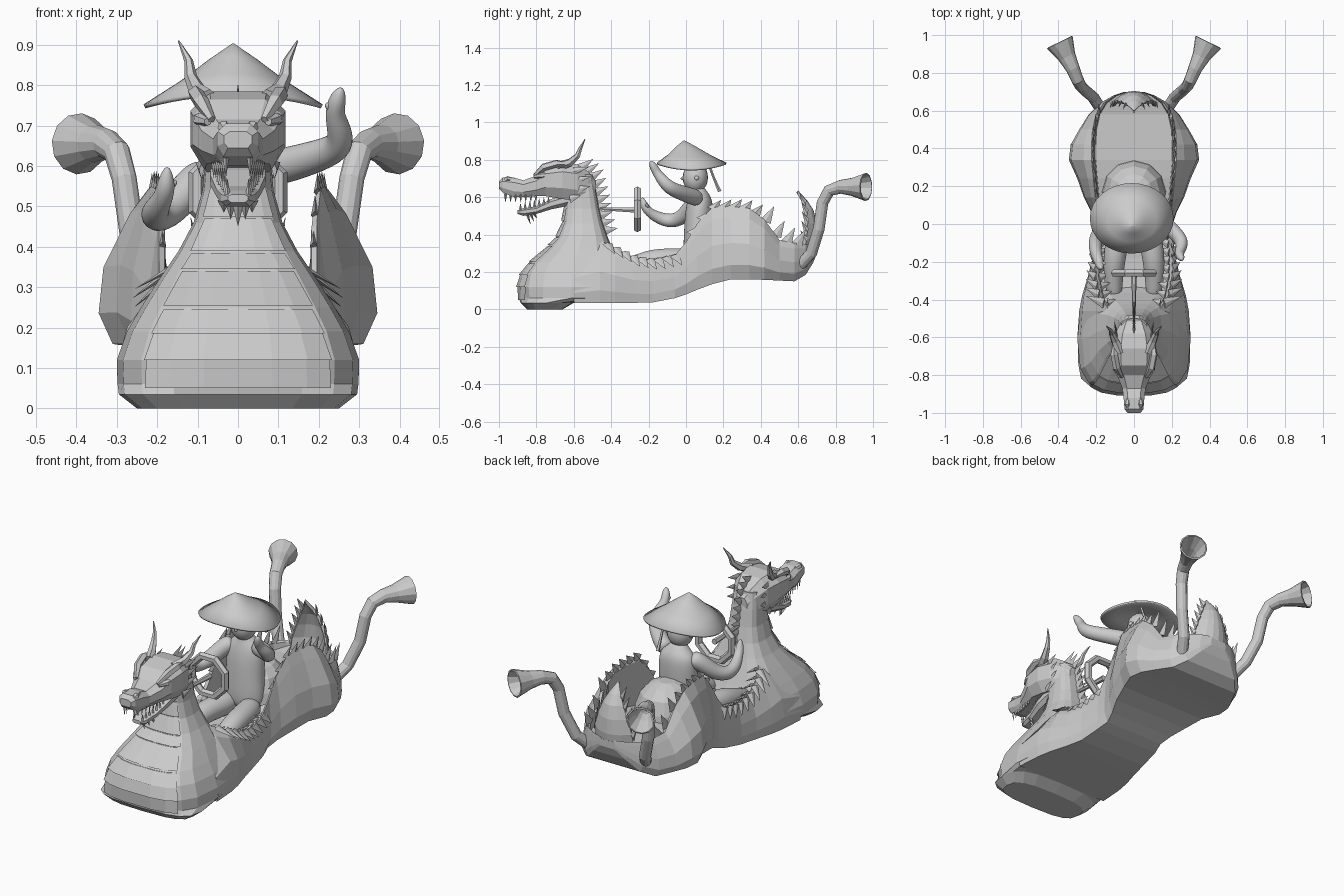
import bpy, bmesh, math
from mathutils import Vector

if "Cube" in bpy.data.objects:
    bpy.data.objects.remove(bpy.data.objects["Cube"])

grey = bpy.data.materials.new("plain grey")
grey.use_nodes = True
grey.diffuse_color = (0.6, 0.6, 0.6, 1)
grey.node_tree.nodes["Principled BSDF"].inputs["Base Color"].default_value = (0.6, 0.6, 0.6, 1)


def finish(name, bm, smooth=False, subdiv=0):
    bmesh.ops.remove_doubles(bm, verts=bm.verts, dist=0.0002)
    bmesh.ops.recalc_face_normals(bm, faces=bm.faces)
    me = bpy.data.meshes.new(name)
    bm.to_mesh(me)
    bm.free()
    me.materials.append(grey)
    ob = bpy.data.objects.new(name, me)
    bpy.context.collection.objects.link(ob)
    if smooth:
        me.shade_smooth()
    if subdiv:
        mod = ob.modifiers.new("round", 'SUBSURF')
        mod.levels = mod.render_levels = subdiv
    return ob


def loft(name, rings, closed=True, caps=True, **kw):
    bm = bmesh.new()
    rows = [[bm.verts.new(p) for p in r] for r in rings]
    n = len(rows[0])
    for a, b in zip(rows, rows[1:]):
        for i in range(n if closed else n - 1):
            j = (i + 1) % n
            bm.faces.new((a[i], a[j], b[j], b[i]))
    if caps:
        bm.faces.new(rows[0])
        bm.faces.new(rows[-1])
    return finish(name, bm, **kw)


def tube(name, path, radii, sides=8, **kw):
    pts = [Vector(p) for p in path]
    rings, q, last = [], None, None
    for i, p in enumerate(pts):
        t = (pts[min(i + 1, len(pts) - 1)] - pts[max(i - 1, 0)]).normalized()
        q = Vector((0, 0, 1)).rotation_difference(t) if q is None else last.rotation_difference(t) @ q
        last = t
        rings.append([p + q @ Vector((math.cos(a), math.sin(a), 0)) * radii[i]
                      for a in (math.tau * k / sides for k in range(sides))])
    return loft(name, rings, **kw)


def spikes(name, items, along=(0, 1, 0), flat=.3):
    # flat pointed blades: base point, vector to the tip, half width measured along the row
    bm = bmesh.new()
    for base, d, r in items:
        base, d, u = Vector(base), Vector(d), Vector(along)
        w = u.cross(d).normalized()
        u = (u - d.normalized() * u.dot(d.normalized()) * .6).normalized()
        ring = [bm.verts.new(base + v * r) for v in (u, w * flat, -u, -w * flat)]
        tip = bm.verts.new(base + d)
        bm.faces.new(ring)
        for i in range(4):
            bm.faces.new((ring[i], ring[(i + 1) % 4], tip))
    return finish(name, bm)


def lerp_row(table, v):
    for a, b in zip(table, table[1:]):
        if v <= b[0]:
            t = (v - a[0]) / (b[0] - a[0])
            return [x + (y - x) * t for x, y in zip(a, b)]
    return table[-1]


# Hull: y, half width, bottom, rim height, floor, rim half width
hull = [(-.6, .3, .035, .3, .2, .14), (-.46, .29, .035, .37, .2, .13), (-.38, .275, .035, .33, .2, .18),
        (-.28, .245, .035, .28, .19, .2), (-.18, .22, .037, .265, .19, .2), (-.06, .205, .06, .29, .2, .195),
        (0, .205, .08, .36, .22, .195), (.06, .225, .105, .46, .25, .195), (.14, .265, .135, .545, .28, .205),
        (.24, .3, .16, .55, .3, .215), (.34, .345, .16, .54, .31, .225), (.42, .335, .158, .48, .31, .225),
        (.5, .29, .154, .37, .31, .22), (.58, .24, .15, .355, .31, .2), (.64, .18, .185, .35, .32, .16),
        (.68, .11, .25, .35, .33, .1), (.7, .05, .3, .35, .34, .04)]


def hull_ring(y, w, zb, zr, zf, rw):
    h = zr - zb
    base = .97 if y < 0 else .9
    half = [(w * base, zb), (w, zb + h * .2), (w * .9 + rw * .1, zb + h * .5), (w * .35 + rw * .65, zb + h * .85),
            (rw, zr), (rw * .93, zr - h * .05), (rw * .9, zf)]
    return [(x, y, z) for x, z in half] + [(-x, y, z) for x, z in reversed(half)]


loft("hull", [hull_ring(*r) for r in hull])

# Rounded hump behind the seat
loft("seat_back", [[(r * .17 * math.cos(a), .17 + r * .17 * math.sin(a), z)
                    for a in (math.tau * k / 12 for k in range(12))]
                   for r, z in ((1, .28), (.95, .34), (.8, .41), (.55, .455), (.25, .475))])

# Chest and neck: z, half width, front y, back y
chest = [(0, .25, -.85, -.66), (.035, .295, -.885, -.6), (.06, .298, -.892, -.34), (.12, .3, -.9, -.32),
         (.19, .275, -.885, -.33), (.25, .24, -.84, -.36), (.32, .195, -.755, -.39), (.39, .147, -.69, -.42),
         (.46, .11, -.66, -.445), (.54, .088, -.65, -.465), (.63, .08, -.65, -.48), (.72, .07, -.62, -.5)]


def chest_point(row, a, grow=0):
    z, w, f, b = row
    c, s = math.cos(a), math.sin(a)
    soft = lambda v: math.copysign(abs(v) ** .65, v)
    return (soft(s) * (w + grow), (f + b) / 2 - soft(c) * ((b - f) / 2 + grow), z)


loft("chest_and_neck", [[chest_point(r, math.tau * k / 16) for k in range(16)] for r in chest])
for lo, hi in ((.05, .12), (.12, .185), (.185, .245), (.255, .34), (.345, .385), (.39, .47), (.475, .55)):
    rows = [[chest_point(lerp_row(chest, z), math.radians(a), g) for a in range(-40, 41, 16)]
            for z, g in ((lo, 0), (lo, .01), (hi, .003), (hi, 0))]
    loft("chest_plate", rows, closed=False, caps=False)


# Dragon head and jaw: y, half width, top, bottom
def head_ring(y, w, zt, zb):
    m, h = (zt + zb) / 2, (zt - zb) / 2
    half = [(.6, 1), (1, .5), (1, -.4), (.7, -1)]
    return [(w * x, y, m + h * z) for x, z in half] + [(-w * x, y, m + h * z) for x, z in reversed(half)]


skull = [(-1, .035, .685, .645), (-.98, .05, .705, .625), (-.92, .055, .705, .6), (-.87, .062, .69, .6),
         (-.8, .09, .715, .605), (-.75, .112, .765, .605), (-.66, .118, .785, .59), (-.58, .1, .775, .58),
         (-.52, .07, .735, .57), (-.485, .04, .69, .59)]
jaw = [(-.9, .025, .53, .51), (-.87, .042, .54, .5), (-.8, .052, .55, .51), (-.72, .068, .59, .535),
       (-.6, .07, .63, .56)]
loft("dragon_head", [head_ring(*r) for r in skull])
loft("dragon_jaw", [head_ring(*r) for r in jaw])

teeth, frills = [], []
for s in (-1, 1):
    for i in range(7):
        y = -.965 + i * .027
        teeth.append(((s * (.03 + i * .005), y, .62), (0, 0, -.05), .01))
        teeth.append(((s * (.026 + i * .004), -.885 + i * .025, .53 + i * .006), (0, 0, .04), .009))
    for z, y, l in ((.74, -.6, .08), (.69, -.59, .08), (.64, -.58, .07), (.59, -.62, .06)):
        frills.append(((s * .09, y, z), (s * .015, l, .02), .022))
    tube("dragon_horn", [(s * .075, -.68, .765), (s * .1, -.62, .785), (s * .117, -.58, .82),
                         (s * .122, -.565, .86), (s * .147, -.54, .91)], [.026, .022, .016, .011, .002], 6)
    tube("brow_ridge", [(s * .065, -.81, .715), (s * .092, -.76, .76), (s * .105, -.69, .78),
                        (s * .105, -.64, .778)], [.01, .02, .02, .008], 5)
    tube("eye", [(s * .075, -.81, .71), (s * .095, -.77, .715), (s * .105, -.72, .72)], [.01, .017, .01], 6)
    tube("nostril", [(s * .028, -.98, .685), (s * .035, -.955, .697), (s * .03, -.91, .693)], [.01, .016, .008], 6)
spikes("teeth", teeth, flat=.8)
spikes("cheek_frills", frills, along=(0, 0, 1))
spikes("beard", [((x, -.85 + abs(x), .515), (0, .02, -.065 + abs(x)), .016) for x in (-.035, -.018, 0, .018, .035)],
       along=(1, 0, 0), flat=.6)

# Mane down the back of the neck
mane = [(-.57, .75), (-.54, .73), (-.515, .7), (-.5, .66), (-.49, .62), (-.48, .58), (-.475, .54),
        (-.465, .5), (-.455, .46), (-.44, .42)]
spikes("neck_mane", [((0, y, z), (0, .075, .03 + (z - .55) * .12), .028) for y, z in mane], along=(0, 0, 1))

# Spines along both rims: hanging by the seat, swept back behind it
rim = []
for s in (-1, 1):
    for i in range(9):
        y = -.42 + i * .045
        r = lerp_row(hull, y)
        rim.append(((s * (r[5] + .005), y, r[3]), (s * (.02 + .6 * (r[1] - r[5])), .04, -.055), .028))
        rim.append(((s * (r[5] - .015), y, r[3]), (-s * .05, .02, -.03), .026))
    for i in range(11):
        y = .03 + i * .056
        r = lerp_row(hull, y)
        back = y > .42
        rim.append(((s * r[5] * .96, y, r[3] - .01), (0, .05 if back else .045, .085 if back else .05), .032))
spikes("rim_spines", rim)

# Upright tail fin with spiny edges: z, half width, middle y, edge y
tail = [(.3, .12, .695, .63), (.38, .115, .705, .645), (.46, .09, .7, .65), (.53, .062, .682, .645),
        (.58, .035, .65, .63), (.635, .003, .6, .6)]
fin = loft("tail_fin", [[(w * t, m + (e - m) * t * t, z) for t in (-1, -.6, -.3, 0, .3, .6, 1)]
                        for z, w, m, e in tail], closed=False, caps=False)
fin.modifiers.new("thickness", 'SOLIDIFY').thickness = .015
spikes("tail_spines", [((s * r[1], r[3], z), (s * .012, -.03, .065), .024) for s in (-1, 1)
                       for z in (.36, .41, .46, .51, .56) for r in [lerp_row(tail, z)]], along=(0, 0, 1))

# Exhaust pipes with flared, hollow mouths
pipe = [(.17, .6, .225), (.215, .67, .3), (.262, .71, .43), (.282, .73, .57), (.3, .765, .635), (.325, .825, .655),
        (.355, .885, .655), (.393, .962, .655)]
for s in (-1, 1):
    horn = tube("exhaust_pipe", [(s * x, y, z) for x, y, z in pipe],
                [.03, .031, .031, .031, .033, .037, .048, .076], 12, caps=False)
    horn.modifiers.new("wall", 'SOLIDIFY').thickness = .008
    tube("pipe_foot", [(s * .16, .585, .215), (s * .17, .6, .225)], [.015, .03], 12)

# Steering wheel and column
bpy.ops.mesh.primitive_torus_add(major_segments=8, minor_segments=6, major_radius=.11, minor_radius=.022,
                                 location=(0, -.26, .535), rotation=(math.pi / 2, math.pi / 8, 0))
bpy.context.object.name = "steering_wheel"
bpy.context.object.data.materials.append(grey)
tube("steering_column", [(0, -.25, .53), (0, -.35, .533), (0, -.48, .54)], [.016, .012, .008], 6)

# Driver
soft = dict(smooth=True, subdiv=2)


def torso_ring(z, w, d, y):
    return [(w * math.cos(a), y + d * math.sin(a), z) for a in (math.tau * k / 10 for k in range(10))]


loft("driver_torso", [torso_ring(*r) for r in ((.24, .11, .07, .06), (.32, .125, .08, .06), (.42, .115, .08, .065),
                                               (.52, .115, .08, .07), (.59, .11, .07, .075), (.625, .06, .05, .07),
                                               (.66, .035, .035, .06))], **soft)
bpy.ops.mesh.primitive_uv_sphere_add(segments=20, ring_count=12, radius=.075, location=(0, .05, .705))
bpy.context.object.name = "driver_head"
bpy.context.object.scale = (.95, .9, 1.1)
bpy.context.object.data.materials.append(grey)
bpy.ops.object.shade_smooth()
tube("driver_nose", [(0, 0, .71), (0, -.03, .695)], [.014, .01], 6, **soft)
for s in (-1, 1):
    tube("driver_ear", [(s * .065, .055, .7), (s * .082, .06, .705)], [.018, .014], 6, **soft)
    tube("driver_leg", [(s * .06, .06, .27), (s * .085, -.06, .265), (s * .105, -.19, .265), (s * .11, -.3, .225),
                        (s * .1, -.4, .21)], [.065, .068, .065, .055, .04], **soft)
tube("right_arm", [(-.07, .07, .59), (-.12, .03, .55), (-.165, -.02, .49), (-.208, -.08, .468), (-.205, -.15, .49),
                   (-.185, -.2, .52), (-.177, -.225, .555), (-.175, -.235, .6)],
     [.05, .05, .045, .042, .036, .026, .026, .008], **soft)
tube("right_thumb", [(-.18, -.2, .54), (-.15, -.215, .565)], [.014, .01], 6, **soft)
tube("left_arm", [(.07, .07, .59), (.13, .03, .605), (.2, -.03, .625), (.258, -.09, .65), (.25, -.13, .695),
                  (.238, -.155, .73), (.246, -.175, .765), (.256, -.19, .795)],
     [.05, .048, .044, .04, .033, .025, .026, .008], **soft)
tube("left_thumb", [(.235, -.16, .735), (.217, -.175, .757)], [.013, .01], 6, **soft)

# Cone hat, hollow below, drooping at the sides, with a hanging strap
hat = loft("hat", [[(-.012 + r * math.cos(a), oy + r * .84 * math.sin(a), z - r * .07 * math.cos(2 * a))
                    for a in (math.tau * k / 32 for k in range(32))]
                   for r, z, oy in ((.003, .903, -.01), (.06, .868, 0), (.13, .82, .015), (.222, .768, .03),
                                    (.217, .758, .03), (.13, .79, .015), (.004, .83, 0))])
hat.data.shade_smooth()
tube("hat_strap", [(.05, .12, .78), (.05, .15, .7), (.05, .18, .63)], [.007, .007, .01], 5)
